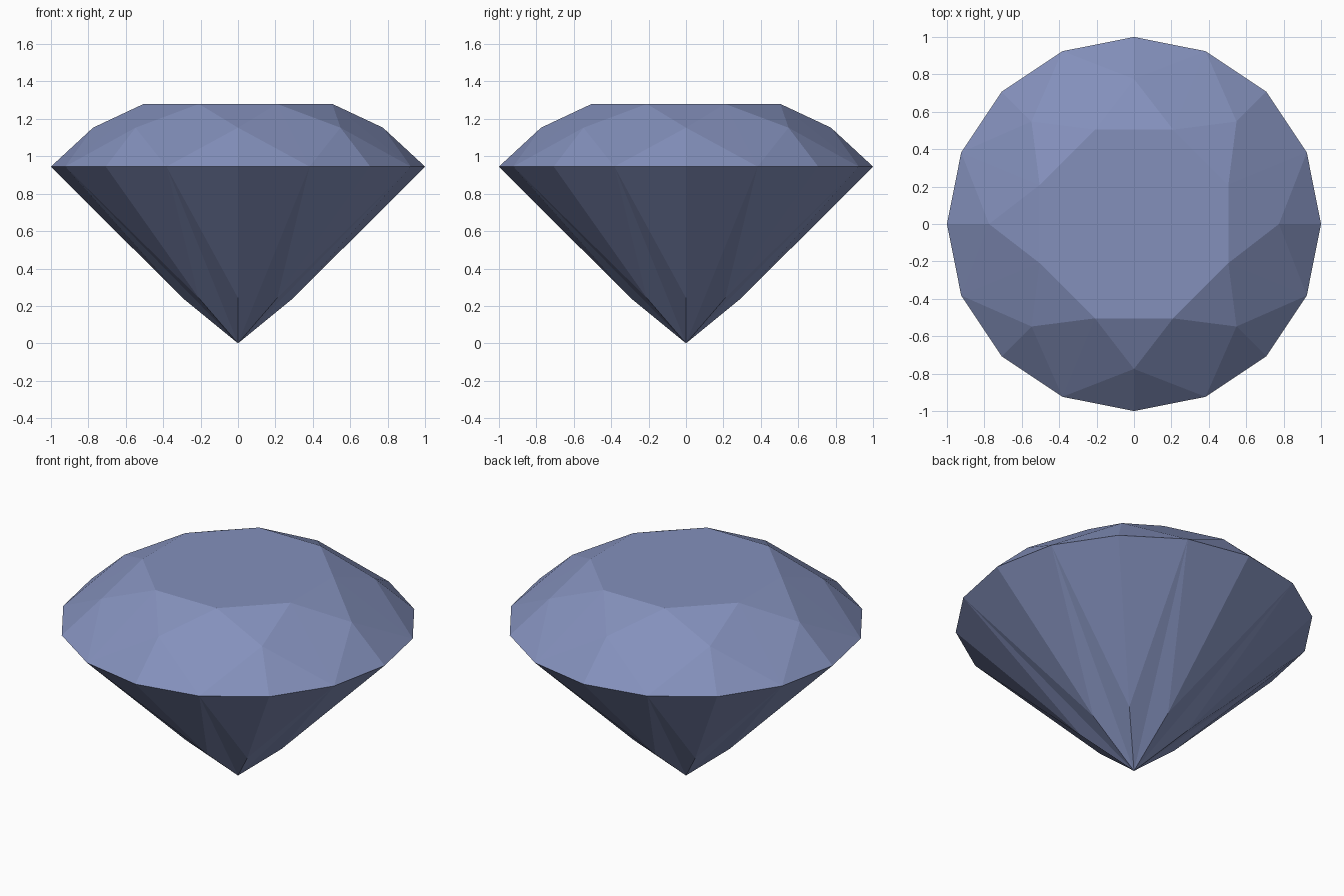
import bpy, bmesh, math

if "Cube" in bpy.data.objects:
    bpy.data.objects.remove(bpy.data.objects["Cube"])

# single blue-grey gem colour
mat = bpy.data.materials.new("blue_grey_gem")
mat.diffuse_color = (0.23, 0.28, 0.50, 1)
mat.use_nodes = True
mat.node_tree.nodes["Principled BSDF"].inputs["Base Color"].default_value = mat.diffuse_color

bm = bmesh.new()


def ring(count, radius, z, offset=0.0):
    """Regular ring of vertices; offset in degrees."""
    out = []
    for i in range(count):
        a = math.radians(offset + 360 * i / count)
        out.append(bm.verts.new((radius * math.cos(a), radius * math.sin(a), z)))
    return out


table = ring(8, 0.546, 1.28, 22.5)
crown = ring(8, 0.775, 1.153)
girdle = ring(16, 1.0, 0.945)
pavilion = ring(8, 0.297, 0.243)
culet = bm.verts.new((0, 0, 0))

# flat table on top
bm.faces.new(table)

for i in range(8):
    j = (i + 1) % 8
    g0, g1, g2 = girdle[2 * i], girdle[2 * i + 1], girdle[(2 * i + 2) % 16]
    # crown: star, kite and two upper girdle facets
    bm.faces.new((table[i - 1], crown[i], table[i]))
    bm.faces.new((table[i], crown[i], g1))
    bm.faces.new((table[i], g1, crown[j]))
    bm.faces.new((crown[i], g0, g1))
    bm.faces.new((crown[j], g1, g2))
    # pavilion: two lower girdle facets and a folded main facet
    bm.faces.new((pavilion[i], g1, g0))
    bm.faces.new((pavilion[j], g2, g1))
    bm.faces.new((culet, g1, pavilion[i]))
    bm.faces.new((culet, pavilion[j], g1))

bmesh.ops.recalc_face_normals(bm, faces=bm.faces)
mesh = bpy.data.meshes.new("cut_gem")
bm.to_mesh(mesh)
bm.free()
mesh.materials.append(mat)
bpy.context.collection.objects.link(bpy.data.objects.new("cut_gem", mesh))
